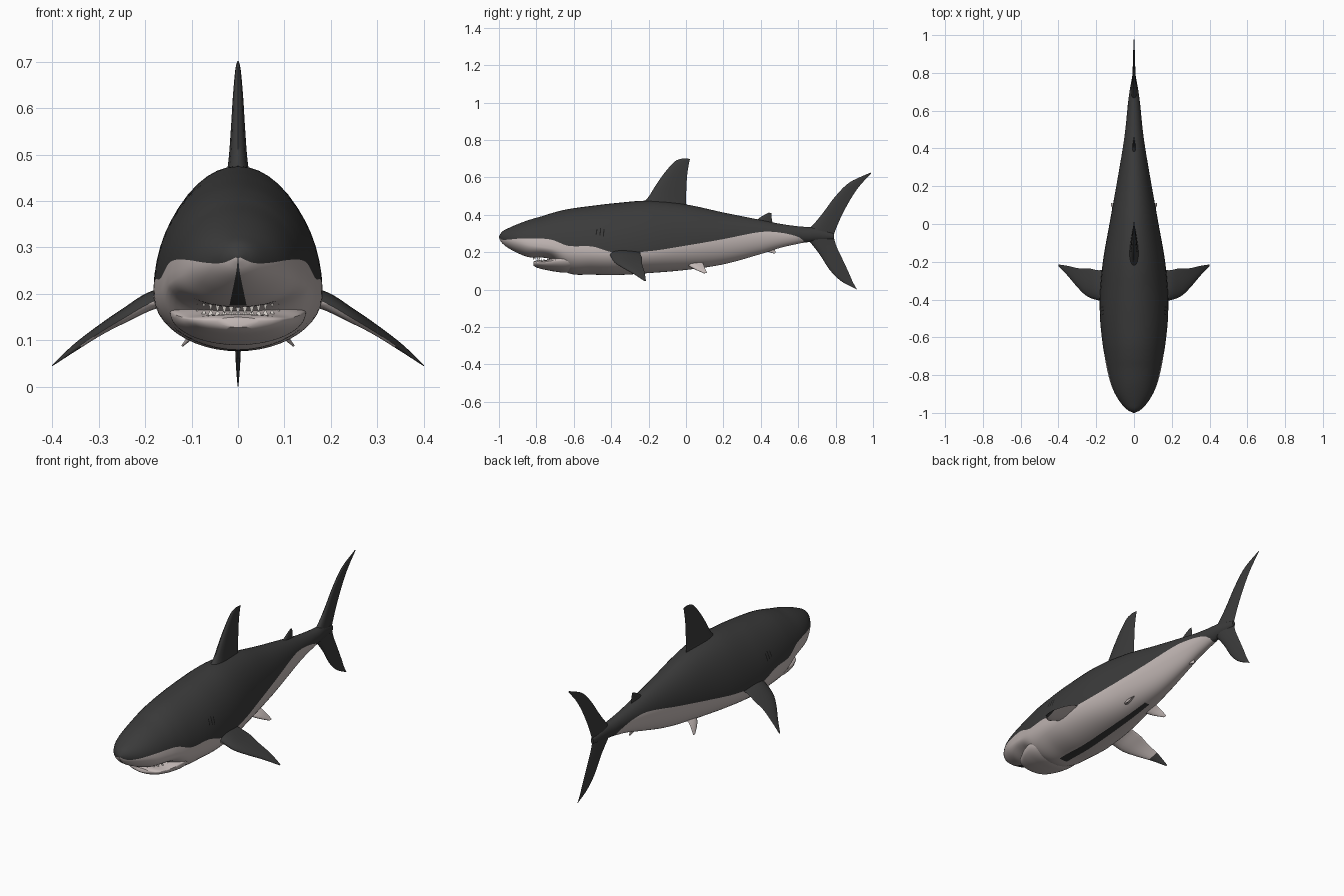
import bpy, bmesh, math
from mathutils import Vector

if "Cube" in bpy.data.objects:
    bpy.data.objects.remove(bpy.data.objects["Cube"])


def material(name, rgb):
    m = bpy.data.materials.new(name)
    m.diffuse_color = (*rgb, 1)
    m.use_nodes = True
    m.node_tree.nodes["Principled BSDF"].inputs["Base Color"].default_value = m.diffuse_color
    return m


DARK = material("dark grey skin", (0.043, 0.043, 0.043))
BELLY = material("pale belly", (0.54, 0.475, 0.46))
TOOTH = material("ivory teeth", (0.68, 0.64, 0.6))
SLIT = material("black gill", (0.012, 0.012, 0.012))
SKIN = [DARK, BELLY]


def interp(table, t):
    """Smooth curve through rows (t, values...)."""
    n = len(table)
    i = 0
    while i < n - 2 and t > table[i + 1][0]:
        i += 1

    def slope(j, c):
        a, b = table[max(j - 1, 0)], table[min(j + 1, n - 1)]
        return (b[c] - a[c]) / (b[0] - a[0])
    p, q = table[i], table[i + 1]
    h = q[0] - p[0]
    s = min(max((t - p[0]) / h, 0), 1)
    out = []
    for c in range(1, len(p)):
        out.append((2*s**3 - 3*s*s + 1) * p[c] + (s**3 - 2*s*s + s) * h * slope(i, c)
                   + (3*s*s - 2*s**3) * q[c] + (s**3 - s*s) * h * slope(i + 1, c))
    return out


def finish(name, bm, mats, angle=50):
    me = bpy.data.meshes.new(name)
    bm.to_mesh(me)
    bm.free()
    for m in mats:
        me.materials.append(m)
    ob = bpy.data.objects.new(name, me)
    bpy.context.collection.objects.link(ob)
    bpy.ops.object.select_all(action='DESELECT')
    ob.select_set(True)
    bpy.context.view_layer.objects.active = ob
    bpy.ops.object.shade_smooth_by_angle(angle=math.radians(angle))
    return ob


def loft(name, rings, mats, rule):
    """Skin closed rings; rule(column, centre, normal) gives the material."""
    bm = bmesh.new()
    vs = [[bm.verts.new(p) for p in r] for r in rings]
    n = len(vs[0])
    column = {}
    for a, b in zip(vs, vs[1:]):
        for k in range(n):
            f = bm.faces.new((a[k], a[(k+1) % n], b[(k+1) % n], b[k]))
            column[f] = k
    for r in (vs[0], vs[-1]):
        column[bm.faces.new(r)] = n // 4
    bmesh.ops.recalc_face_normals(bm, faces=bm.faces)
    for f in bm.faces:
        f.material_index = rule(column[f], f.calc_center_median(), f.normal)
    return finish(name, bm, mats)


# Body: y, top, bottom, half width, height of widest point, colour border
BODY = [
    (-1.0, .284, .276, .004, .28, .279), (-.985, .308, .25, .034, .278, .267),
    (-.95, .328, .222, .068, .27, .267), (-.9, .35, .195, .1, .26, .272),
    (-.84, .372, .173, .125, .242, .274), (-.76, .395, .17, .145, .228, .272),
    (-.71, .411, .155, .154, .222, .264), (-.63, .43, .088, .167, .213, .234),
    (-.5, .448, .08, .18, .203, .23), (-.38, .462, .077, .181, .2, .197),
    (-.2, .475, .088, .165, .208, .205), (0, .455, .105, .13, .235, .235),
    (.2, .412, .135, .094, .262, .27), (.4, .372, .19, .06, .285, .308),
    (.5, .352, .222, .046, .29, .305), (.6, .338, .245, .036, .293, .282),
    (.64, .335, .252, .032, .294, .256), (.7, .33, .258, .024, .294, .26),
    (.79, .3, .27, .008, .285, .271)]
HALF = 12


def section(y, top, bot, hw, cz, border):
    up, down = top - cz, cz - bot
    r = (border - cz) / (up if border > cz else down)
    tb = math.asin(min(max(r, -.95), .9))
    lo = -math.pi / 2
    ang = [lo + (tb - lo) * k / HALF for k in range(HALF)]
    ang += [tb + (-lo - tb) * k / HALF for k in range(HALF + 1)]
    right = [Vector((hw * math.cos(a), y, cz + math.sin(a) * (up if a > 0 else down)))
             for a in ang]
    left = [Vector((-p.x, p.y, p.z)) for p in right[-2:0:-1]]
    return right + left


def body_rule(k, c, n):
    k = min(k, 4 * HALF - 1 - k)
    if k >= HALF or c.y > .635:
        return 0
    # midline streaks below the snout and along the belly
    return 0 if k == 0 and (c.y < -.85 or -.56 < c.y < .1) else 1


rings = []
for i in range(101):
    y = -1 + 1.79 * (i / 100) ** 1.3
    rings.append(section(y, *interp(BODY, y)))
loft("body", rings, SKIN, body_rule)

# Lower jaw
JAW = [(-.815, .15, .128, .045, .142, .14), (-.8, .155, .118, .085, .144, .14),
       (-.75, .158, .105, .117, .148, .14), (-.7, .172, .096, .138, .156, .14),
       (-.64, .18, .09, .146, .16, .14), (-.58, .17, .1, .13, .15, .14)]
rings = [section(y, *interp(JAW, y)) for y in [-.815 + .235 * i / 24 for i in range(25)]]
loft("lower_jaw", rings, SKIN, lambda k, c, n: 1)

# Teeth along both jaws
bm = bmesh.new()
for i in range(13):
    u = (i - 6) / 6
    x, y = .088 * u, -.815 + .075 * u * u
    for z, tilt, s in ((.174 + .022 * u * u, -1, .02), (.155, 1, .013)):
        dy = 0 if tilt < 0 else .022
        tip = bm.verts.new((x, y + dy, z + tilt * s))
        base = [bm.verts.new((x + a, y + dy + b, z)) for a, b in
                ((-.006, -.003), (.006, -.003), (.006, .004), (-.006, .004))]
        for k in range(4):
            bm.faces.new((base[k], base[(k + 1) % 4], tip))
        bm.faces.new(base)
bmesh.ops.recalc_face_normals(bm, faces=bm.faces)
finish("teeth", bm, [TOOTH], 20)


def fin(name, rows, normal, rule, sides=(1,)):
    """Rows: leading point, trailing point, half thickness, root to tip."""
    table = [(i, *a, *b, t) for i, (a, b, t) in enumerate(rows)]
    normal = Vector(normal).normalized()
    steps = 5 * (len(rows) - 1)
    for side in sides:
        rings = []
        for i in range(steps + 1):
            v = interp(table, i / 5)
            a, b, th = Vector(v[:3]), Vector(v[3:6]), v[6]
            ring = []
            for k in range(20):
                w = 2 * math.pi * k / 20
                c = (1 - math.cos(w)) / 2
                p = a.lerp(b, c) + normal * th * math.sin(w) * (1.25 - c)
                ring.append((p.x * side, p.y, p.z))
            rings.append(ring)
        label = name if len(sides) == 1 else ("right_" if side > 0 else "left_") + name
        loft(label, rings, SKIN, rule)


def upright(name, rows, index):
    fin(name, [((0, a, b), (0, c, d), t) for a, b, c, d, t in rows], (1, 0, 0),
        lambda k, c, n: index)


# Fins on the centre plane: leading y z, trailing y z, half thickness
upright("dorsal_fin", [
    (-.26, .44, .005, .42, .034), (-.205, .49, .0, .48, .024), (-.16, .56, .002, .54, .018),
    (-.11, .63, .006, .61, .013), (-.06, .685, .015, .67, .007), (-.02, .701, .022, .699, .002)], 0)
upright("second_dorsal_fin", [
    (.36, .36, .465, .345, .012), (.405, .391, .459, .375, .007), (.442, .411, .456, .41, .002)], 0)
upright("anal_fin", [
    (.4, .22, .47, .235, .01), (.43, .205, .475, .215, .006), (.468, .193, .48, .195, .002)], 1)
upright("upper_tail_lobe", [
    (.63, .295, .788, .285, .022), (.69, .358, .80, .32, .016), (.74, .42, .83, .39, .011),
    (.80, .5, .875, .475, .008), (.875, .573, .925, .55, .006), (.985, .625, .99, .621, .001)], 0)
upright("lower_tail_lobe", [
    (.63, .295, .788, .285, .022), (.68, .233, .805, .23, .016), (.72, .18, .833, .17, .011),
    (.77, .103, .868, .095, .008), (.83, .045, .893, .038, .005), (.91, .002, .915, .0, .001)], 0)

# Paired fins
fin("pectoral_fin", [
    ((.12, -.42, .2), (.12, -.235, .205), .026), ((.185, -.405, .182), (.185, -.245, .195), .022),
    ((.245, -.385, .148), (.24, -.235, .168), .016), ((.295, -.34, .118), (.29, -.235, .138), .011),
    ((.35, -.275, .081), (.35, -.222, .094), .007), ((.4, -.222, .045), (.4, -.214, .047), .001)],
    (.5, 0, .87), lambda k, c, n: 1 if n.z < -.3 and abs(c.x) < .34 else 0, (1, -1))
fin("pelvic_fin", [
    ((.05, -.01, .145), (.05, .085, .16), .014), ((.09, .035, .115), (.088, .095, .13), .009),
    ((.12, .095, .087), (.121, .112, .09), .002)],
    (.75, 0, .66), lambda k, c, n: 1, (1, -1))

# Gill slits hugging the flank
bm = bmesh.new()
for side in (1, -1):
    for y, z0, z1 in ((-.48, .295, .325), (-.46, .29, .33), (-.442, .285, .325)):
        top, bot, hw, cz, _ = interp(BODY, y)
        rows = []
        for j in range(4):
            z = z0 + (z1 - z0) * j / 3
            x = hw * math.sqrt(1 - ((z - cz) / (top - cz)) ** 2) + .0015
            rows.append([bm.verts.new((side * x, y + d + .004 * j / 3, z))
                         for d in (-.003, .003)])
        for a, b in zip(rows, rows[1:]):
            f = bm.faces.new((a[0], a[1], b[1], b[0]))
            f.normal_update()
            if f.normal.x * side < 0:
                f.normal_flip()
finish("gill_slits", bm, [SLIT])
